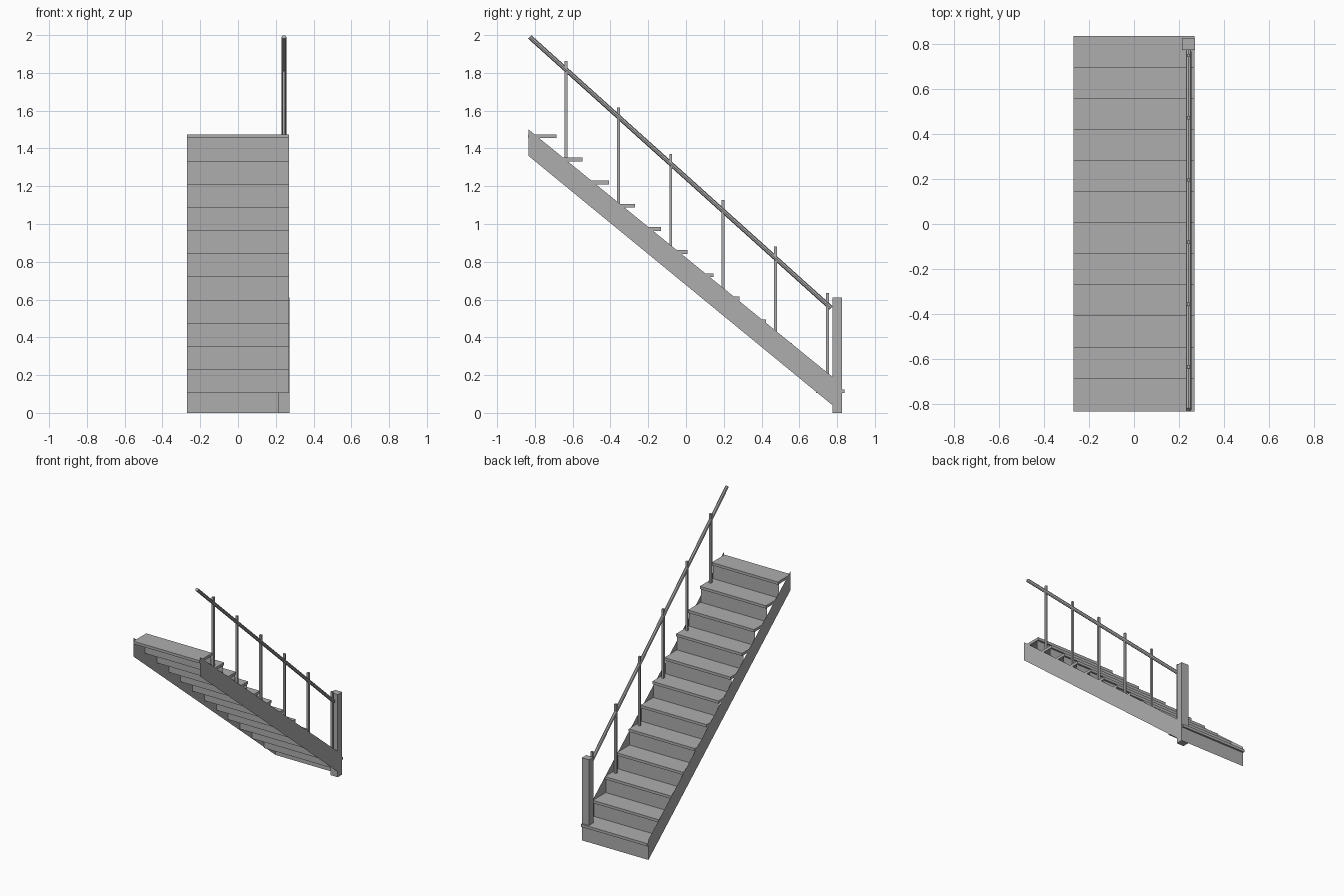
import bpy, math
from mathutils import Vector

if "Cube" in bpy.data.objects:
    bpy.data.objects.remove(bpy.data.objects["Cube"])

STEPS, RUN, RISE = 12, 0.1385, 0.1227
NOSE, FIRST_TOP = 0.838, 0.125      # front edge and top of the lowest tread
HALF, DEPTH, THICK = 0.27, 0.15, 0.02

mat = bpy.data.materials.new("plain_grey")
mat.diffuse_color = (0.42, 0.42, 0.42, 1)
mat.use_nodes = True
mat.node_tree.nodes["Principled BSDF"].inputs["Base Color"].default_value = mat.diffuse_color


def mesh(name, verts, faces):
    me = bpy.data.meshes.new(name)
    me.from_pydata(verts, [], faces)
    me.materials.append(mat)
    ob = bpy.data.objects.new(name, me)
    bpy.context.collection.objects.link(ob)
    return ob


def box(name, x0, x1, y0, y1, z0, z1):
    v = [(x, y, z) for z in (z0, z1) for x, y in ((x0, y0), (x1, y0), (x1, y1), (x0, y1))]
    f = [(3, 2, 1, 0), (4, 5, 6, 7)]
    f += [(i, (i + 1) % 4, (i + 1) % 4 + 4, i + 4) for i in range(4)]
    return mesh(name, v, f)


# treads and thin sheet risers
for i in range(STEPS):
    nose, top = NOSE - i * RUN, FIRST_TOP + i * RISE
    box(f"tread_{i + 1}", -HALF, HALF, nose - DEPTH, nose, top - THICK, top)
    y, z1 = nose - 0.013, top - THICK
    z0 = 0 if i == 0 else z1 - RISE
    mesh(f"riser_{i + 1}", [(HALF, y, z0), (-HALF, y, z0), (-HALF, y, z1), (HALF, y, z1)],
         [(0, 1, 2, 3)])

# thin sheet stringers on both sides
for name, s in (("left_stringer", -1), ("right_stringer", 1)):
    x = s * (HALF + 0.001)
    end = 0.825 if s < 0 else 0.78
    low, high = 0.819 * (0.825 - end), 0.15 + 0.816 * (0.825 - end)
    pts = [(x, -0.833, 1.36), (x, end, low), (x, end, high), (x, -0.833, 1.5)]
    mesh(name, pts if s > 0 else pts[::-1], [(0, 1, 2, 3)])

# newel post at the foot of the stairs
box("newel_post", 0.214, HALF + 0.002, 0.775, 0.826, 0, 0.61)

# balusters on every second tread
for k in range(6):
    y, z = 0.75 - k * 2 * RUN, FIRST_TOP + k * 2 * RISE
    box(f"baluster_{k + 1}", 0.235, 0.25, y - 0.0075, y + 0.0075, z, z + 0.51)

# handrail
a, b = Vector((0.243, -0.827, 1.99)), Vector((0.243, 0.768, 0.555))
bpy.ops.mesh.primitive_cylinder_add(vertices=8, radius=0.0125, depth=(b - a).length,
                                    location=(a + b) / 2)
rail = bpy.context.object
rail.name = "handrail"
rail.rotation_euler = (b - a).to_track_quat('Z', 'Y').to_euler()
rail.data.materials.append(mat)
